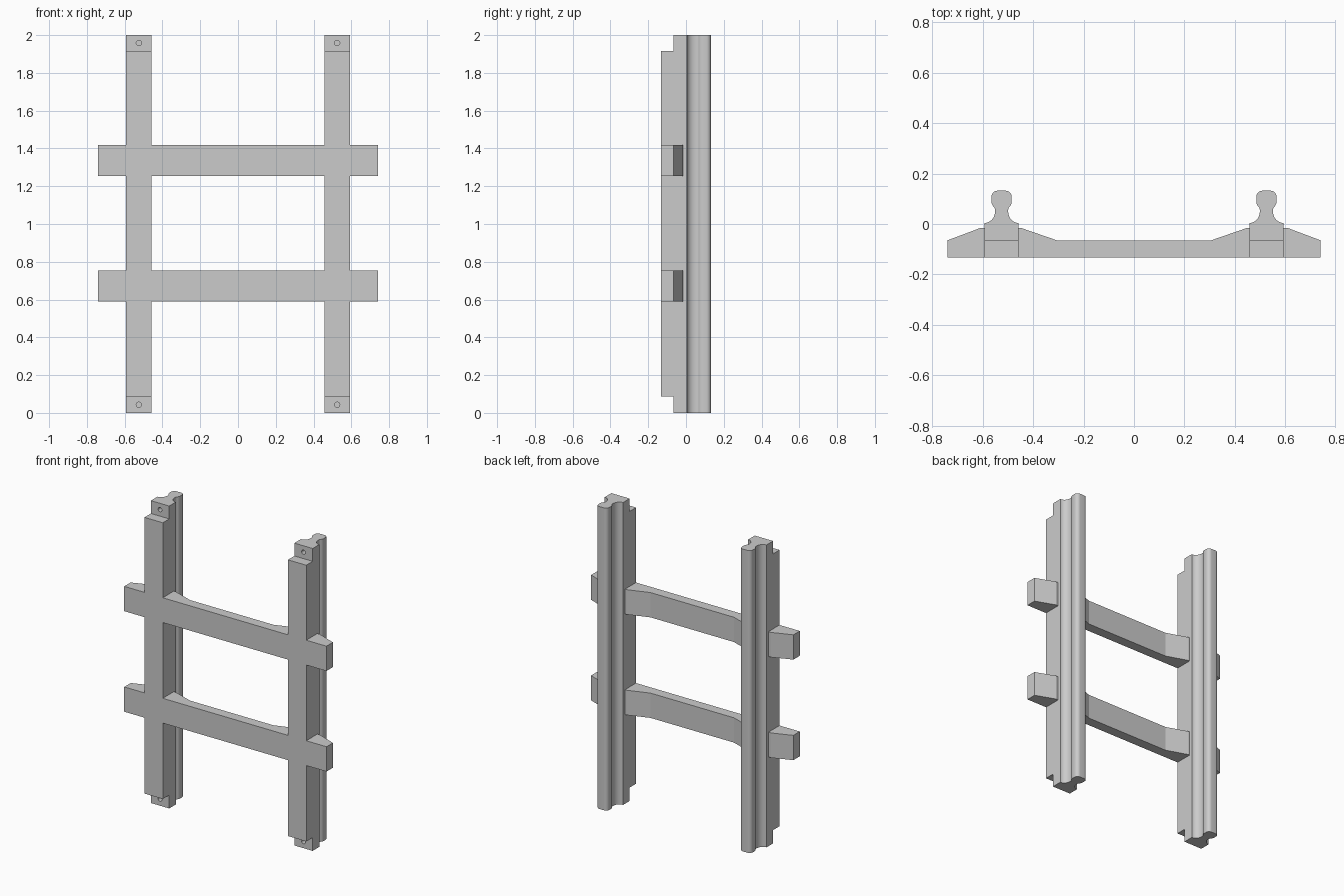
import bpy
import bmesh
import math

if "Cube" in bpy.data.objects:
    bpy.data.objects.remove(bpy.data.objects["Cube"])

FRONT, SHOULDER = -0.132, -0.065   # front plane and notch depth
RAIL_X, RAIL_HALF = 0.525, 0.067

grey = bpy.data.materials.new("plain_grey")
grey.diffuse_color = (0.6, 0.6, 0.6, 1)
grey.use_nodes = True
grey.node_tree.nodes["Principled BSDF"].inputs["Base Color"].default_value = grey.diffuse_color


def prism(name, profile, z0, z1):
    """Extrude an xy outline upward between two heights."""
    bm = bmesh.new()
    face = bm.faces.new([bm.verts.new((x, y, z0)) for x, y in profile])
    top = bmesh.ops.extrude_face_region(bm, geom=[face])
    bmesh.ops.translate(bm, vec=(0, 0, z1 - z0),
                        verts=[v for v in top["geom"] if isinstance(v, bmesh.types.BMVert)])
    bmesh.ops.recalc_face_normals(bm, faces=bm.faces)
    mesh = bpy.data.meshes.new(name)
    bm.to_mesh(mesh)
    bm.free()
    obj = bpy.data.objects.new(name, mesh)
    bpy.context.collection.objects.link(obj)
    mesh.materials.append(grey)
    return obj


def arc(cx, cy, rx, ry, a0, a1, n=8):
    """Points of an elliptical arc, angles in degrees."""
    return [(cx + rx * math.cos(math.radians(a0 + (a1 - a0) * i / n)),
             cy + ry * math.sin(math.radians(a0 + (a1 - a0) * i / n))) for i in range(n + 1)]


def cut(obj, cutter):
    """Subtract the cutter from the object and remove it."""
    bpy.context.view_layer.objects.active = obj
    mod = obj.modifiers.new("cut", 'BOOLEAN')
    mod.operation, mod.solver, mod.object = 'DIFFERENCE', 'EXACT', cutter
    bpy.ops.object.modifier_apply(modifier=mod.name)
    bpy.data.objects.remove(cutter)


# Rail cross-section: square foot, concave web, rounded head
half = [(RAIL_HALF, FRONT), (RAIL_HALF, 0.0)]
half += arc(RAIL_HALF, 0.05, 0.041, 0.046, 270, 180)     # foot fillet
half += arc(0.046, 0.055, 0.02, 0.02, 180, 125, 4)[1:]   # neck under the head
half += [(0.04, 0.084), (0.04, 0.108)]
half += arc(0.016, 0.108, 0.024, 0.024, 0, 90)[1:]       # head corner
outline = half + [(-x, y) for x, y in reversed(half)]

for side, sx in (("left", -1), ("right", 1)):
    cx = sx * RAIL_X
    rail = prism(side + "_rail", [(cx + x, y) for x, y in outline], 0, 2)
    for z0, z1, hole_z in ((-0.1, 0.088, 0.043), (1.915, 2.1, 1.958)):
        # Stepped end
        cut(rail, prism("notch", [(cx - 0.2, -0.3), (cx + 0.2, -0.3),
                                  (cx + 0.2, SHOULDER), (cx - 0.2, SHOULDER)], z0, z1))
        # Pin hole
        bpy.ops.mesh.primitive_cylinder_add(vertices=24, radius=0.014, depth=0.1,
                                            location=(cx, SHOULDER, hole_z),
                                            rotation=(math.pi / 2, 0, 0))
        pin = bpy.context.object
        pin.data.materials.append(grey)
        cut(rail, pin)
    bpy.ops.object.select_all(action='DESELECT')
    rail.select_set(True)
    bpy.context.view_layer.objects.active = rail
    bpy.ops.object.shade_smooth_by_angle(angle=math.radians(30))

# Sleepers: raised seats under the rails, sloping ends and thin middle
seat = [(0.74, FRONT), (0.74, SHOULDER), (0.61, -0.016), (0.447, -0.016), (0.305, SHOULDER)]
sleeper = seat + [(-x, y) for x, y in reversed(seat)]
for name, z in (("lower_sleeper", 0.59), ("upper_sleeper", 1.255)):
    prism(name, sleeper, z, z + 0.164)
